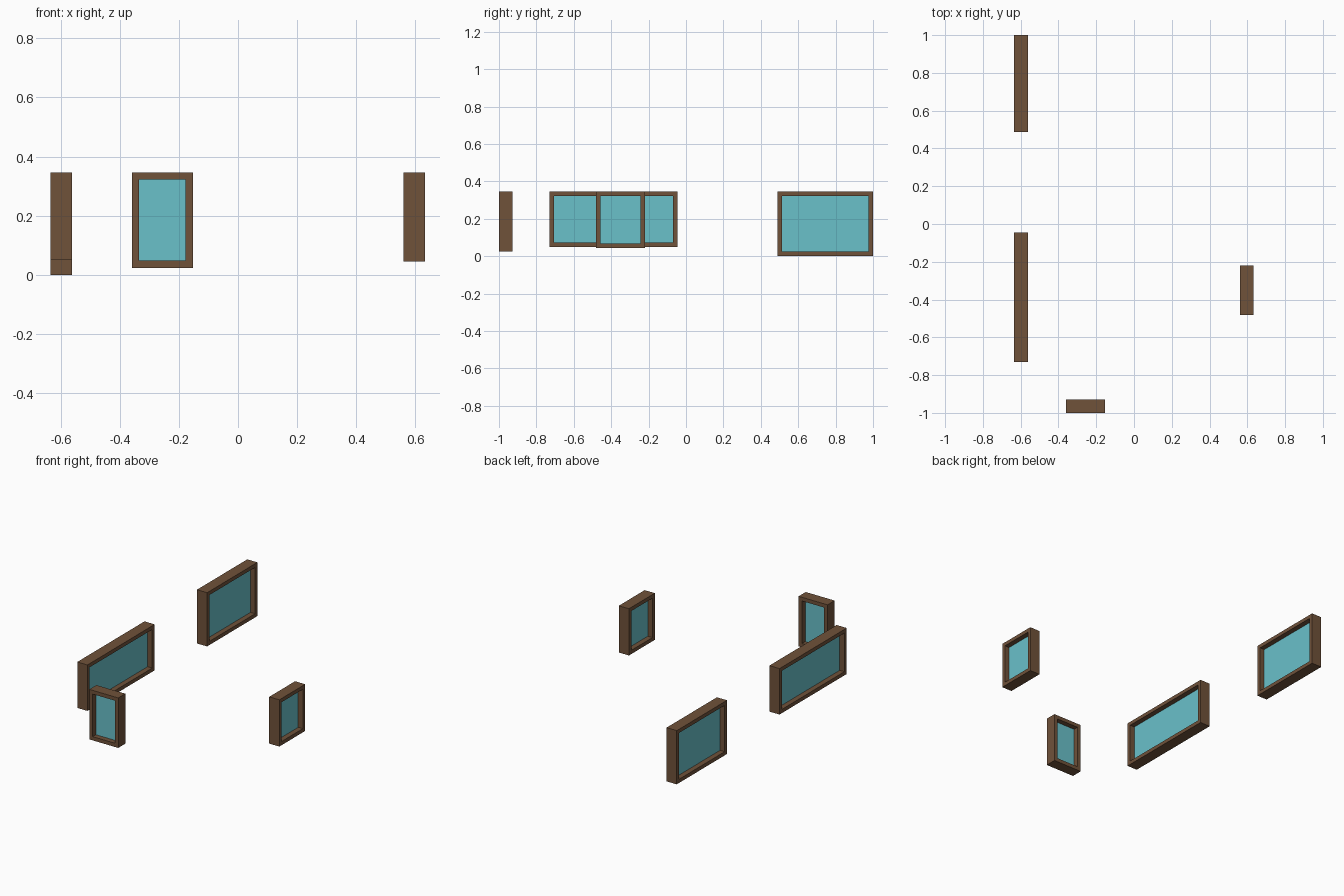
import bpy
import bmesh
from mathutils import Vector

cube = bpy.data.objects.get("Cube")
if cube:
    bpy.data.objects.remove(cube, do_unlink=True)

RIM = 0.024    # visible width of the frame
PANE = 0.006   # glass thickness


def material(name, rgb):
    mat = bpy.data.materials.new(name)
    mat.use_nodes = True
    colour = (*rgb, 1)
    mat.diffuse_color = colour
    mat.node_tree.nodes["Principled BSDF"].inputs["Base Color"].default_value = colour
    return mat


wood = material("brown wood", (0.162, 0.084, 0.042))
glass = material("pale blue glass", (0.144, 0.533, 0.591))


def box(low, high):
    bm = bmesh.new()
    bmesh.ops.create_cube(bm, size=1)
    bmesh.ops.scale(bm, vec=high - low, verts=bm.verts)
    return bm


def add_object(name, bm, centre, mat):
    bmesh.ops.recalc_face_normals(bm, faces=bm.faces)
    mesh = bpy.data.meshes.new(name)
    bm.to_mesh(mesh)
    bm.free()
    mesh.materials.append(mat)
    obj = bpy.data.objects.new(name, mesh)
    obj.location = centre
    bpy.context.collection.objects.link(obj)


def window(name, axis, low, high):
    """Open frame through the given axis, with a thin pane midway."""
    low, high = Vector(low), Vector(high)
    centre = (low + high) / 2

    # Frame: inset both broad faces, then join the holes through the box
    bm = box(low, high)
    bm.normal_update()
    broad = [f for f in bm.faces if abs(f.normal[axis]) > 0.9]
    bmesh.ops.inset_individual(bm, faces=broad, thickness=RIM, use_even_offset=True)
    rims = list({e for f in broad for e in f.edges})
    bmesh.ops.delete(bm, geom=broad, context='FACES_ONLY')
    bmesh.ops.bridge_loops(bm, edges=rims)
    add_object(name + "_frame", bm, centre, wood)

    # Pane
    inset = Vector((RIM, RIM, RIM))
    inset[axis] = (high[axis] - low[axis] - PANE) / 2
    add_object(name + "_pane", box(low + inset, high - inset), centre, glass)


TOP = 0.346
window("rear_window", 0, (-0.634, 0.488, 0), (-0.562, 1, TOP))
window("long_window", 0, (-0.634, -0.73, 0.05), (-0.562, -0.046, TOP))
window("small_side_window", 0, (0.56, -0.482, 0.045), (0.632, -0.219, TOP))
window("front_window", 1, (-0.359, -1, 0.024), (-0.153, -0.928, TOP))
